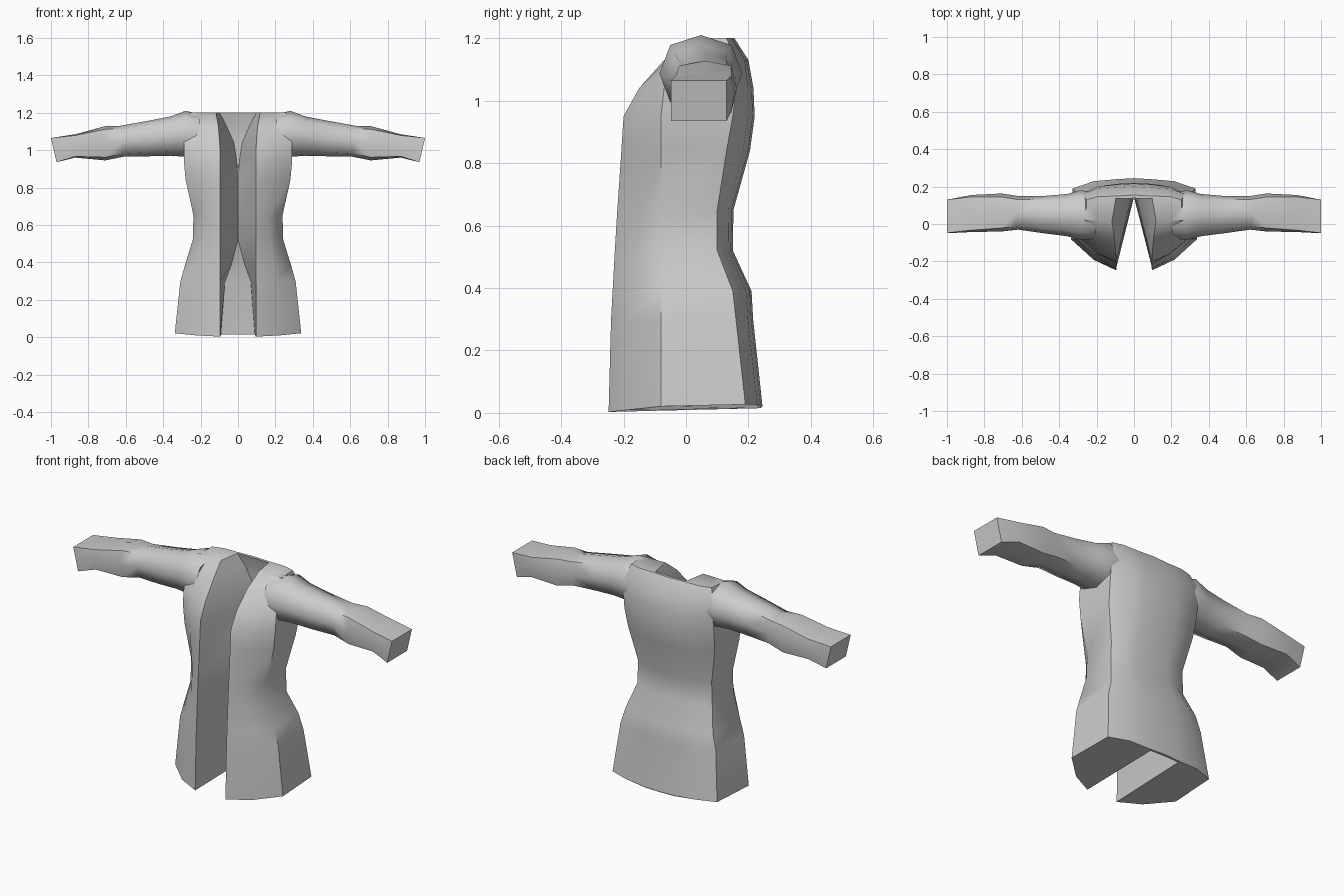
import bpy, bmesh, math

cloth = bpy.data.materials.new("grey_cloth")
cloth.diffuse_color = (0.6, 0.6, 0.6, 1)


def loft(name, rings, angle):
    """Skin a list of closed rings and cap both ends."""
    bm = bmesh.new()
    vr = [[bm.verts.new(p) for p in ring] for ring in rings]
    n = len(rings[0])
    for a, b in zip(vr, vr[1:]):
        for i in range(n):
            j = (i + 1) % n
            bm.faces.new((a[i], a[j], b[j], b[i]))
    bm.faces.new(vr[0])
    bm.faces.new(vr[-1])
    bmesh.ops.recalc_face_normals(bm, faces=bm.faces)
    me = bpy.data.meshes.new(name)
    bm.to_mesh(me)
    bm.free()
    ob = bpy.data.objects.new(name, me)
    bpy.context.collection.objects.link(ob)
    me.materials.append(cloth)
    bpy.ops.object.select_all(action='DESELECT')
    ob.select_set(True)
    bpy.context.view_layer.objects.active = ob
    bpy.ops.object.shade_smooth_by_angle(angle=math.radians(angle))
    return ob


# Coat body levels: height, opening half width, side x, front y, side front y,
# side back y, back y, inner wall x, inner wall y
levels = [
    (0.015, 0.095, 0.338, -0.248, -0.08, 0.19, 0.245, 0.090, 0.235),
    (0.30, 0.095, 0.308, -0.240, -0.08, 0.16, 0.215, 0.068, 0.205),
    (0.39, 0.095, 0.282, -0.235, -0.08, 0.15, 0.210, 0.035, 0.185),
    (0.52, 0.095, 0.242, -0.228, -0.08, 0.10, 0.150, 0.001, 0.140),
    (0.65, 0.095, 0.238, -0.220, -0.08, 0.10, 0.152, 0.001, 0.142),
    (0.84, 0.095, 0.280, -0.207, -0.08, 0.13, 0.205, 0.001, 0.160),
    (0.95, 0.095, 0.290, -0.200, -0.08, 0.15, 0.220, 0.008, 0.165),
    (1.04, 0.098, 0.290, -0.150, -0.07, 0.16, 0.216, 0.022, 0.165),
    (1.13, 0.105, 0.285, -0.070, -0.04, 0.16, 0.200, 0.062, 0.155),
    (1.20, 0.118, 0.260, 0.015, 0.02, 0.13, 0.155, 0.098, 0.135),
]


def body_ring(z, fx, sx, fy, sfy, sby, by, wx, wy):
    hem = 0.012 if z < 0.1 else 0      # hem dips at the front, lifts at the sides
    mid = (fx + sx) / 2
    half = [(fx, fy, z - hem), (mid, fy + (sfy - fy) * 0.34, z - hem / 2),
            (sx, sfy, z + hem / 2), (sx * 0.97, sby, z + hem),
            (mid, by - (by - sby) * 0.3, z + hem), (0.1, by - 0.006, z + hem / 2)]
    mirrored = [(-x, y, h) for x, y, h in reversed(half)]
    lining = [(-wx, wy, z), (0, wy + 0.003, z), (wx, wy, z)]
    return half + [(0, by, z + hem / 2)] + mirrored + lining


loft("coat_body", [body_ring(*l) for l in levels], 42)

# Sleeve sections: top x, bottom x, bottom z, top z, front y, back y, corner fullness
sections = [
    (0.20, 0.23, 0.96, 1.19, -0.08, 0.17, 0.74),
    (0.28, 0.29, 0.965, 1.21, -0.085, 0.18, 0.74),
    (0.36, 0.36, 0.97, 1.18, -0.065, 0.16, 0.76),
    (0.48, 0.48, 0.967, 1.157, -0.05, 0.15, 0.78),
    (0.63, 0.61, 0.965, 1.13, -0.03, 0.15, 0.80),
    (0.71, 0.71, 0.945, 1.128, -0.04, 0.163, 0.82),
    (0.87, 0.87, 0.96, 1.085, -0.043, 0.155, 0.90),
    (1.00, 0.97, 0.935, 1.065, -0.048, 0.13, 1.0),
]


def sleeve_ring(xt, xb, zb, zt, yf, yb, k, side):
    cy, cz, ry, rz = (yf + yb) / 2, (zb + zt) / 2, (yb - yf) / 2, (zt - zb) / 2
    ring = []
    for u, v in ((1, 0), (k, k), (0, 1), (-k, k), (-1, 0), (-k, -k), (0, -1), (k, -k)):
        t = (v + 1) / 2
        ring.append((side * (xb + (xt - xb) * t), cy + u * ry, cz + v * rz))
    return ring


for side, label in ((1, "right"), (-1, "left")):
    loft(label + "_sleeve", [sleeve_ring(*s, side) for s in sections], 60)
